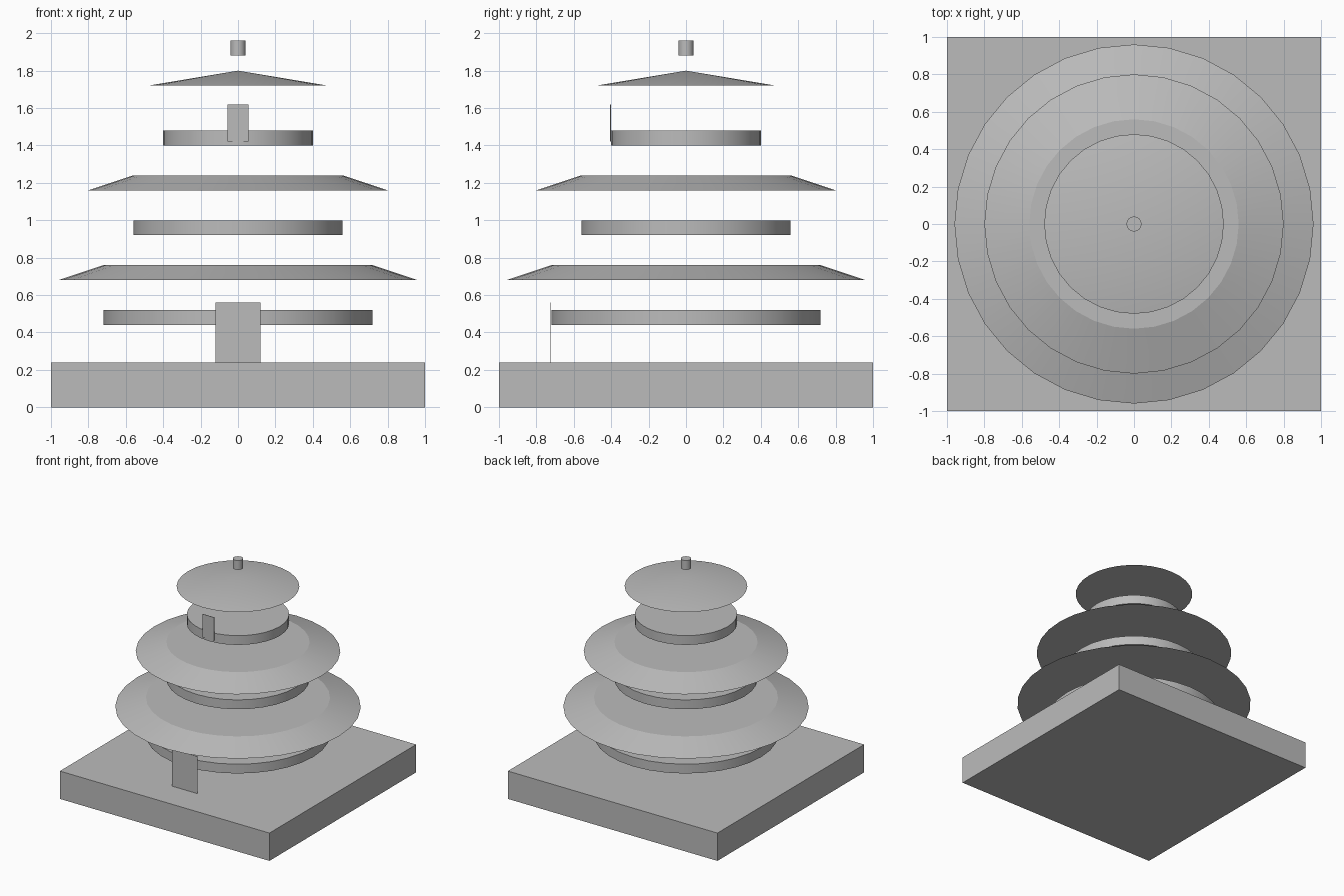
import bpy
import bmesh
import math
from mathutils import Matrix, Vector

if "Cube" in bpy.data.objects:
    bpy.data.objects.remove(bpy.data.objects["Cube"], do_unlink=True)

SIDES = 32
TIER = 0.08          # height of every round slab and roof

# One plain grey throughout
grey = bpy.data.materials.new("plain grey")
grey.use_nodes = True
grey.diffuse_color = (0.5, 0.5, 0.5, 1)
grey.node_tree.nodes["Principled BSDF"].inputs["Base Color"].default_value = (0.5, 0.5, 0.5, 1)


def finish(name, bm, smooth=False):
    mesh = bpy.data.meshes.new(name)
    bmesh.ops.recalc_face_normals(bm, faces=bm.faces)
    bm.to_mesh(mesh)
    bm.free()
    mesh.materials.append(grey)
    obj = bpy.data.objects.new(name, mesh)
    bpy.context.collection.objects.link(obj)
    if smooth:
        bpy.ops.object.select_all(action="DESELECT")
        obj.select_set(True)
        bpy.context.view_layer.objects.active = obj
        bpy.ops.object.shade_smooth_by_angle(angle=math.radians(12))
    return obj


def box(name, size, center):
    bm = bmesh.new()
    bmesh.ops.create_cube(bm, size=1, matrix=Matrix.Translation(center) @ Matrix.Diagonal((*size, 1)))
    return finish(name, bm)


def round_tier(name, z, bottom, top):
    bm = bmesh.new()
    bmesh.ops.create_cone(bm, cap_ends=True, segments=SIDES, radius1=bottom, radius2=top,
                          depth=TIER, matrix=Matrix.Translation((0, 0, z + TIER / 2)))
    bmesh.ops.remove_doubles(bm, verts=bm.verts, dist=0.0001)
    return finish(name, bm, smooth=True)


# Square platform
box("platform", (2, 2, 0.24), Vector((0, 0, 0.12)))

# Floating drums, sloped roofs and the finial: name, base height, lower and upper radius
for name, z, bottom, top in (
    ("lower_drum", 0.44, 0.72, 0.72),
    ("lower_roof", 0.68, 0.96, 0.72),
    ("middle_drum", 0.92, 0.56, 0.56),
    ("middle_roof", 1.16, 0.80, 0.56),
    ("upper_drum", 1.40, 0.40, 0.40),
    ("top_roof", 1.72, 0.48, 0.0),
    ("finial", 1.88, 0.04, 0.04),
):
    round_tier(name, z, bottom, top)

# Thin door and window panels on the front
box("door", (0.24, 0.004, 0.32), Vector((0, -0.723, 0.40)))
box("upper_window", (0.112, 0.004, 0.20), Vector((0, -0.403, 1.52)))
